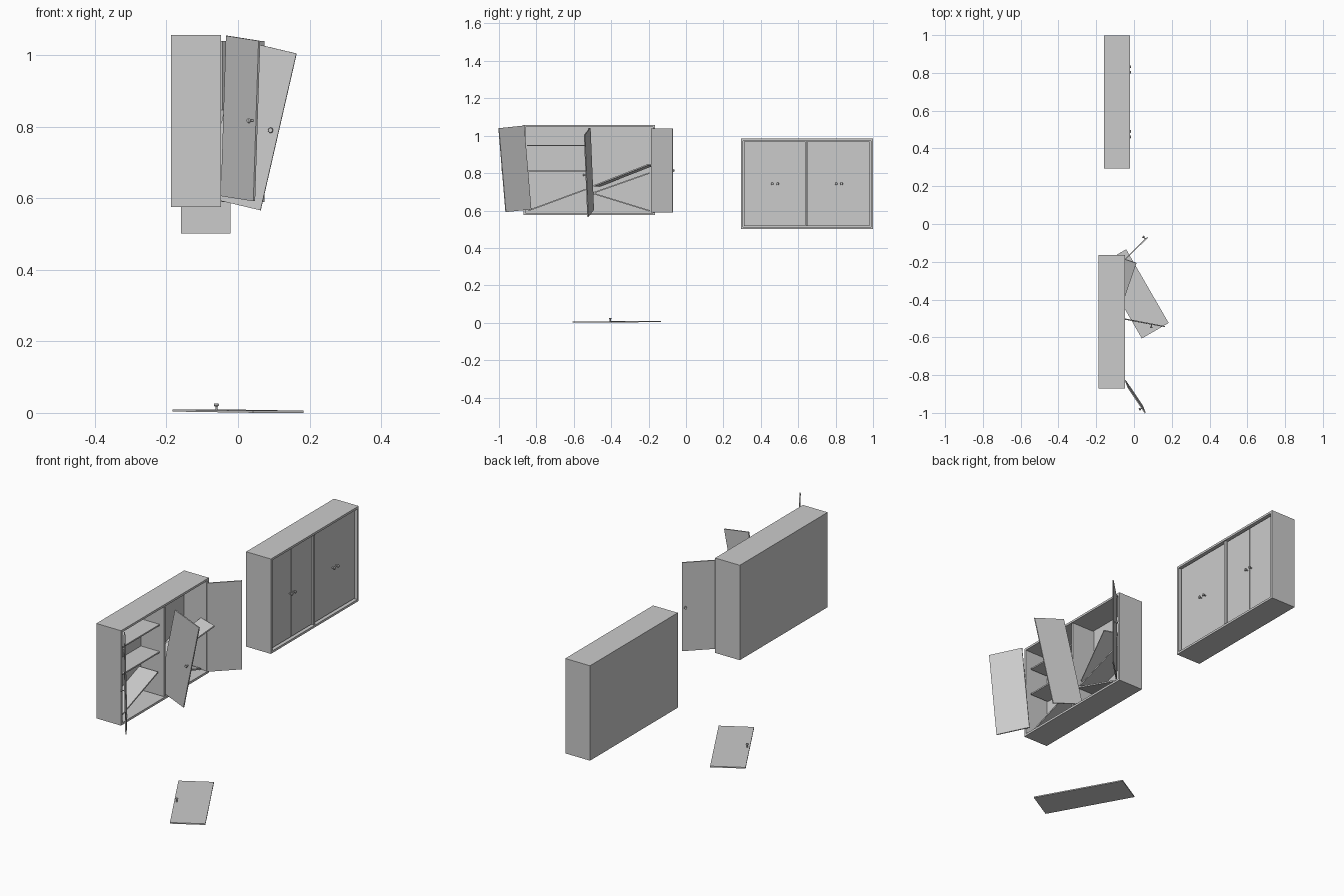
import bpy, bmesh
from math import radians
from mathutils import Matrix, Vector

if "Cube" in bpy.data.objects:
    bpy.data.objects.remove(bpy.data.objects["Cube"])

D, W, H = 0.139, 0.705, 0.482      # cabinet depth, width, height
WALL, DIV = 0.0155, 0.012
DOOR_W, DOOR_H, DOOR_T = 0.164, 0.450, 0.006
SHELF_L, SHELF_D, SHELF_T = 0.325, 0.105, 0.007


def finish(name, bm):
    mesh = bpy.data.meshes.new(name)
    bmesh.ops.recalc_face_normals(bm, faces=bm.faces)
    bm.to_mesh(mesh)
    bm.free()
    ob = bpy.data.objects.new(name, mesh)
    bpy.context.collection.objects.link(ob)
    return ob


def frame(center, u, v):
    """Matrix with local x along u, local y along v, local z as the normal."""
    u = Vector(u).normalized()
    n = u.cross(Vector(v)).normalized()
    v = n.cross(u)
    m = Matrix((u, v, n)).transposed().to_4x4()
    return Matrix.Translation(center) @ m


def box(name, size, matrix):
    bm = bmesh.new()
    bmesh.ops.create_cube(bm, size=1, matrix=matrix @ Matrix.Diagonal((*size, 1)))
    return finish(name, bm)


def door(name, center, u, v, knob_x):
    m = frame(center, u, v)
    box(name, (DOOR_W, DOOR_H, DOOR_T), m)
    # Round knob: thin stem and flared head
    bm = bmesh.new()
    for r1, r2, z0, z1 in ((0.003, 0.003, 0.002, 0.016), (0.0045, 0.0075, 0.013, 0.017),
                           (0.0075, 0.006, 0.017, 0.021)):
        bmesh.ops.create_cone(bm, cap_ends=True, segments=14, radius1=r1, radius2=r2,
                              depth=z1 - z0,
                              matrix=m @ Matrix.Translation((knob_x, 0, (z0 + z1) / 2)))
    knob = finish(name + "_knob", bm)
    bpy.ops.object.select_all(action='DESELECT')
    knob.select_set(True)
    bpy.context.view_layer.objects.active = knob
    bpy.ops.object.shade_smooth_by_angle(angle=radians(35))


def cabinet(name, x0, y0, z0):
    # Hollow shell, open towards +x
    bm = bmesh.new()
    c = Vector((x0 + D / 2, y0 + W / 2, z0 + H / 2))
    bmesh.ops.create_cube(bm, size=1, matrix=Matrix.Translation(c) @ Matrix.Diagonal((D, W, H, 1)))
    bm.normal_update()
    face = max(bm.faces, key=lambda f: f.calc_center_median().x)
    bmesh.ops.inset_region(bm, faces=[face], thickness=WALL)
    ext = bmesh.ops.extrude_discrete_faces(bm, faces=[face])['faces'][0]
    bmesh.ops.translate(bm, verts=ext.verts, vec=(-(D - 0.008), 0, 0))
    finish(name + "_shell", bm)
    # Upright divider between the two bays
    box(name + "_divider", (D - 0.01, DIV, H - 2 * WALL + 0.002),
        Matrix.Translation((c.x + 0.003, c.y, c.z)))
    return c


def shelf(name, x, a, b, yaw=0):
    """Board between two (y, z) points, optionally turned about the vertical."""
    mid = Vector((x, (a[0] + b[0]) / 2, (a[1] + b[1]) / 2))
    u = Matrix.Rotation(radians(yaw), 3, 'Z') @ Vector((0, b[0] - a[0], b[1] - a[1]))
    v = Matrix.Rotation(radians(yaw), 3, 'Z') @ Vector((-1, 0, 0))
    length = min(SHELF_L, u.length)
    box(name, (length, SHELF_D, SHELF_T), frame(mid, u, v))


# Intact cabinet with four closed doors and level shelves
c = cabinet("intact_cabinet", -0.160, 0.294, 0.502)
bay = DIV / 2 + DOOR_W / 2 + 0.0005
for i, (off, knob) in enumerate(((-bay - DOOR_W - 0.001, 0.068), (-bay, -0.068),
                                 (bay, 0.068), (bay + DOOR_W + 0.001, -0.068))):
    door(f"closed_door_{i + 1}", (-0.0365, c.y + off, c.z), (0, 1, 0), (0, 0, 1), knob)
for i, z in enumerate((0.617, 0.737, 0.876)):
    for s in (-1, 1):
        y = c.y + s * 0.1715
        shelf(f"intact_shelf_{i}_{'left' if s < 0 else 'right'}", -0.099,
              (y - 0.165, z), (y + 0.165, z))

# Broken cabinet
cabinet("broken_cabinet", -0.187, -0.870, 0.575)
X = -0.125
shelf("upper_left_shelf", X, (-0.853, 0.948), (-0.523, 0.948))
shelf("middle_left_shelf", X, (-0.853, 0.810), (-0.523, 0.810))
shelf("fallen_left_shelf", X, (-0.850, 0.597), (-0.530, 0.715))
shelf("loose_shelf_top", -0.086, (-0.490, 0.730), (-0.178, 0.845), yaw=-19)
shelf("loose_shelf_middle", X, (-0.508, 0.690), (-0.188, 0.803))
shelf("loose_shelf_bottom", X, (-0.508, 0.695), (-0.190, 0.597))

# Doors hanging off the broken cabinet
door("left_hanging_door", (0.007, -0.915, 0.823), (0.092, -0.137, -0.0145),
     (0.014, -0.037, 0.45), 0.068)
door("middle_hanging_door", (0.035, -0.519, 0.804), (0.156, -0.030, -0.037),
     (0.099, -0.018, 0.438), 0.062)
door("right_open_door", (0.013, -0.128, 0.814), (-0.117, -0.115, 0), (0, 0, 1), -0.068)

# Door lying on the ground
door("fallen_door", (0, -0.37, 0.005), (0.866, 0.5, 0), (-0.5, 0.866, 0.008), -0.07)
